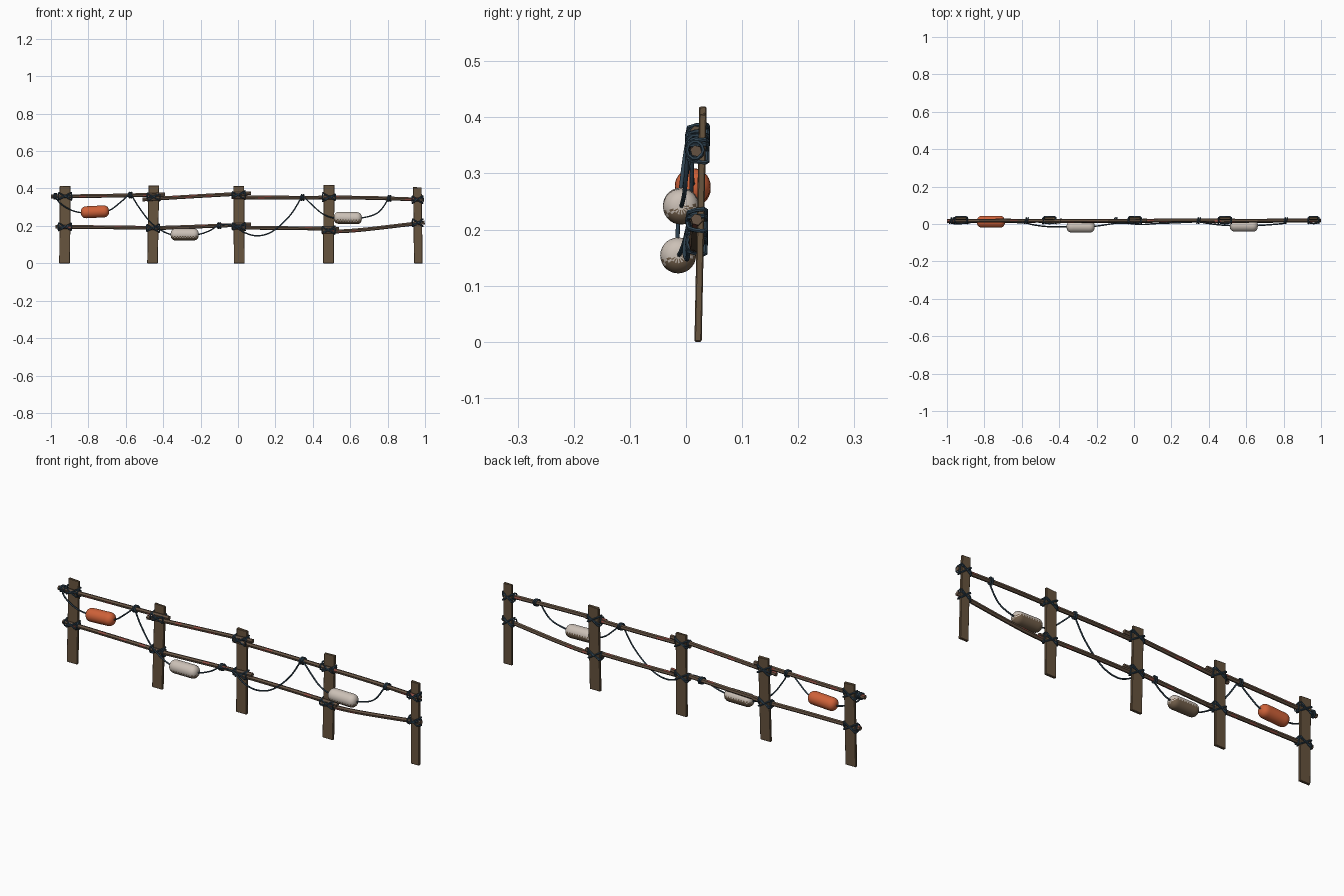
import bpy, bmesh, math, random
from mathutils import Vector, Matrix

if "Cube" in bpy.data.objects:
    bpy.data.objects.remove(bpy.data.objects["Cube"])

random.seed(4)


def material(name, rgb):
    m = bpy.data.materials.new(name)
    m.diffuse_color = (*rgb, 1)
    m.use_nodes = True
    m.node_tree.nodes["Principled BSDF"].inputs["Base Color"].default_value = m.diffuse_color
    return m


WOOD = material("weathered_wood", (0.135, 0.088, 0.048))
RAIL = material("rail_wood", (0.13, 0.085, 0.055))
RED = material("faded_red", (0.27, 0.075, 0.055))
ROPE = material("blue_rope", (0.03, 0.058, 0.085))
ORANGE = material("orange_float", (0.62, 0.12, 0.04))
WHITE = material("off_white_float", (0.60, 0.53, 0.47))
DIRT = material("dirty_float", (0.17, 0.115, 0.07))


def finish(name, bm, mats, smooth=False):
    bmesh.ops.recalc_face_normals(bm, faces=bm.faces)
    me = bpy.data.meshes.new(name)
    bm.to_mesh(me)
    bm.free()
    for m in mats:
        me.materials.append(m)
    for p in me.polygons:
        p.use_smooth = smooth
    ob = bpy.data.objects.new(name, me)
    bpy.context.collection.objects.link(ob)
    return ob


def spline(pts, steps=8):
    """Catmull-Rom curve through the points."""
    p = [Vector(q) for q in pts]
    p = [2 * p[0] - p[1]] + p + [2 * p[-1] - p[-2]]
    out = []
    for a, b, c, d in zip(p, p[1:], p[2:], p[3:]):
        for i in range(steps):
            t = i / steps
            out.append(0.5 * (2 * b + (c - a) * t + (2 * a - 5 * b + 4 * c - d) * t * t
                              + (3 * b - a - 3 * c + d) * t ** 3))
    return out + [p[-2]]


def tube(bm, path, r, sides=6, closed=False, red=None):
    """Sweep a polygon along a path."""
    path = [Vector(p) for p in path]
    n = len(path)
    rings = []
    side = None
    for i, p in enumerate(path):
        if closed:
            d = path[(i + 1) % n] - path[i - 1]
        else:
            d = path[min(i + 1, n - 1)] - path[max(i - 1, 0)]
        d.normalize()
        if side is None:
            side = d.orthogonal()
        side = (side - d * side.dot(d)).normalized()
        up = d.cross(side)
        rings.append([bm.verts.new(p + r * (math.cos(a) * side + math.sin(a) * up))
                      for a in (2 * math.pi * k / sides for k in range(sides))])
    for i in range(n if closed else n - 1):
        A, B = rings[i], rings[(i + 1) % n]
        for k in range(sides):
            f = bm.faces.new((A[k], A[(k + 1) % sides], B[(k + 1) % sides], B[k]))
            if red and red(i, k):
                f.material_index = 1
    if not closed:
        bm.faces.new(rings[0][::-1])
        bm.faces.new(rings[-1])


# Upright planks: bottom x, top x, width, height
posts = [(-0.927, -0.924, 0.058, 0.415), (-0.457, -0.45, 0.057, 0.417),
         (0.007, 0.004, 0.058, 0.416), (0.483, 0.487, 0.058, 0.42), (0.964, 0.959, 0.046, 0.41)]
for i, (xb, xt, w, h) in enumerate(posts):
    bm = bmesh.new()
    bmesh.ops.create_cube(bm, size=1)
    for v in bm.verts:
        t = v.co.z + 0.5
        drop = random.uniform(0, 0.006) * t
        v.co = Vector((xb + (xt - xb) * t + v.co.x * w, 0.0215 + 0.0085 * t + v.co.y * 0.013,
                       h * t - drop))
    bmesh.ops.bevel(bm, geom=list(bm.edges), offset=0.002, segments=1, affect='EDGES')
    finish(f"post_{i + 1}", bm, [WOOD])

# Rails: start, bend and end
rails = [
    ((-1.0, 0.016, 0.357), (-0.70, 0.018, 0.361), (-0.39, 0.016, 0.368)),
    ((-0.51, 0.015, 0.341), (-0.25, 0.017, 0.357), (0.07, 0.018, 0.375)),
    ((-0.035, 0.015, 0.353), (0.25, 0.020, 0.351), (0.54, 0.018, 0.350)),
    ((0.43, 0.014, 0.353), (0.72, 0.018, 0.349), (0.995, 0.018, 0.340)),
    ((-0.975, 0.016, 0.195), (-0.66, 0.016, 0.192), (-0.385, 0.018, 0.188)),
    ((-0.49, 0.013, 0.187), (-0.20, 0.016, 0.197), (0.07, 0.015, 0.208)),
    ((-0.035, 0.015, 0.191), (0.25, 0.018, 0.188), (0.54, 0.014, 0.185)),
    ((0.45, 0.015, 0.168), (0.64, 0.016, 0.177), (0.998, 0.019, 0.218)),
]
for i, pts in enumerate(rails):
    bm = bmesh.new()
    path = spline(pts, 8)
    patches = {0} | set(random.sample(range(1, 16), 4))
    tube(bm, path, 0.0105, 6, red=lambda s, k: s in patches and (s + k) % 3 == 0)
    finish(("upper" if i < 4 else "lower") + f"_rail_{i % 4 + 1}", bm, [RAIL, RED])

# Crossed rope lashings where rails meet posts
heights = [(0.358, 0.195), (0.356, 0.188), (0.365, 0.199), (0.353, 0.177), (0.342, 0.214)]
for i, (xb, xt, w, h) in enumerate(posts):
    bm = bmesh.new()
    for z in heights[i]:
        t = z / h
        cx = xb + (xt - xb) * t
        a = w / 2 + 0.004
        yb = 0.0215 + 0.0085 * t + 0.0095
        for s, k in ((1, 0.018), (-1, 0.018), (1, 0.008)):
            e = random.uniform(-0.004, 0.004)
            loop = [(-a, 0.017, -k), (-a * 0.75, 0.005, -k * 0.8), (0, 0.002, 0),
                    (a * 0.75, 0.005, k * 0.8), (a, 0.017, k), (a, yb - 0.003, k * 1.1),
                    (a * 0.85, yb, k), (-a * 0.85, yb, -k), (-a, yb - 0.003, -k * 1.1)]
            tube(bm, [(cx + x, y, z + e + s * dz) for x, y, dz in loop], 0.004, 6, True)
        # knot wrapped around the rail beside the post
        for dx in (-a - 0.002, a + 0.002):
            if abs(cx + dx) < 0.99:
                ring = [(cx + dx, 0.016 + 0.0145 * math.cos(q), z + 0.016 * math.sin(q))
                        for q in (math.tau * j / 10 for j in range(10))]
                tube(bm, ring, 0.0035, 5, True)
    finish(f"lashing_{i + 1}", bm, [ROPE])

# Hanging rope swags
swags = [
    [(-0.976, 0.004, 0.362), (-0.955, 0.002, 0.325), (-0.90, 0.004, 0.288), (-0.84, 0.012, 0.271),
     (-0.765, 0.012, 0.274), (-0.69, 0.012, 0.282), (-0.63, 0.008, 0.325), (-0.575, 0.005, 0.374)],
    [(-0.575, 0.005, 0.374), (-0.53, -0.006, 0.30), (-0.46, -0.014, 0.212), (-0.37, -0.015, 0.157),
     (-0.285, -0.014, 0.155), (-0.21, -0.012, 0.155), (-0.15, -0.004, 0.175), (-0.10, 0.003, 0.203),
     (-0.03, 0.003, 0.203), (0.04, -0.003, 0.162), (0.11, 0.002, 0.147), (0.19, 0.005, 0.174),
     (0.28, 0.009, 0.258), (0.345, 0.012, 0.362)],
    [(0.345, 0.012, 0.362), (0.39, 0.004, 0.318), (0.45, -0.004, 0.266), (0.51, -0.008, 0.243),
     (0.587, -0.008, 0.242), (0.66, -0.008, 0.242), (0.75, -0.002, 0.272), (0.81, 0.004, 0.352)],
]
bm = bmesh.new()
for s in swags:
    tube(bm, spline(s, 6), 0.0038, 6)
finish("hanging_rope", bm, [ROPE], True)

# Rope hitches tying the swags to the rails
bm = bmesh.new()
for x, z in ((-0.976, 0.358), (-0.575, 0.364), (-0.10, 0.201), (0.345, 0.351), (0.81, 0.347)):
    for dx in (-0.005, 0.005):
        ring = [(x + dx + 0.004 * math.cos(q), 0.018 + 0.015 * math.cos(q), z + 0.015 * math.sin(q))
                for q in (math.tau * j / 12 for j in range(12))]
        tube(bm, ring, 0.004, 6, True)
finish("rope_hitches", bm, [ROPE], True)


# Net floats: rounded cylinders revolved around the rope
def net_float(name, centre, tilt, mats):
    R, L, c, n = 0.032, 0.075, 0.026, 28
    prof = [(-L + c - c * math.cos(q), R - c + c * math.sin(q))
            for q in (math.pi / 2 * j / 5 for j in range(6))]
    prof += [(-L + c + (2 * L - 2 * c) * j / 14, R) for j in range(1, 14)]
    prof += [(-x, r) for x, r in prof[5::-1]]
    bm = bmesh.new()
    rings = [[bm.verts.new((x, r * math.cos(q), r * math.sin(q)))
              for q in (math.tau * k / n for k in range(n))] for x, r in prof]
    for i, (A, B) in enumerate(zip(rings, rings[1:])):
        for k in range(n):
            f = bm.faces.new((A[k], A[(k + 1) % n], B[(k + 1) % n], B[k]))
            if len(mats) > 1:
                # dirty underside with a ragged edge
                m = f.calc_center_median()
                d = (m.z - 0.25 * m.y) / R
                if d < -0.35 or (d < -0.02 and (i + k) % 2):
                    f.material_index = 1
    bm.faces.new(rings[0])
    bm.faces.new(rings[-1])
    bm.transform(Matrix.Translation(centre) @ Matrix.Rotation(tilt, 4, 'Y'))
    finish(name, bm, mats, True)


net_float("orange_float", (-0.765, 0.012, 0.275), -0.05, [ORANGE])
net_float("white_float_left", (-0.285, -0.014, 0.154), 0.0, [WHITE, DIRT])
net_float("white_float_right", (0.587, -0.009, 0.242), 0.02, [WHITE, DIRT])
